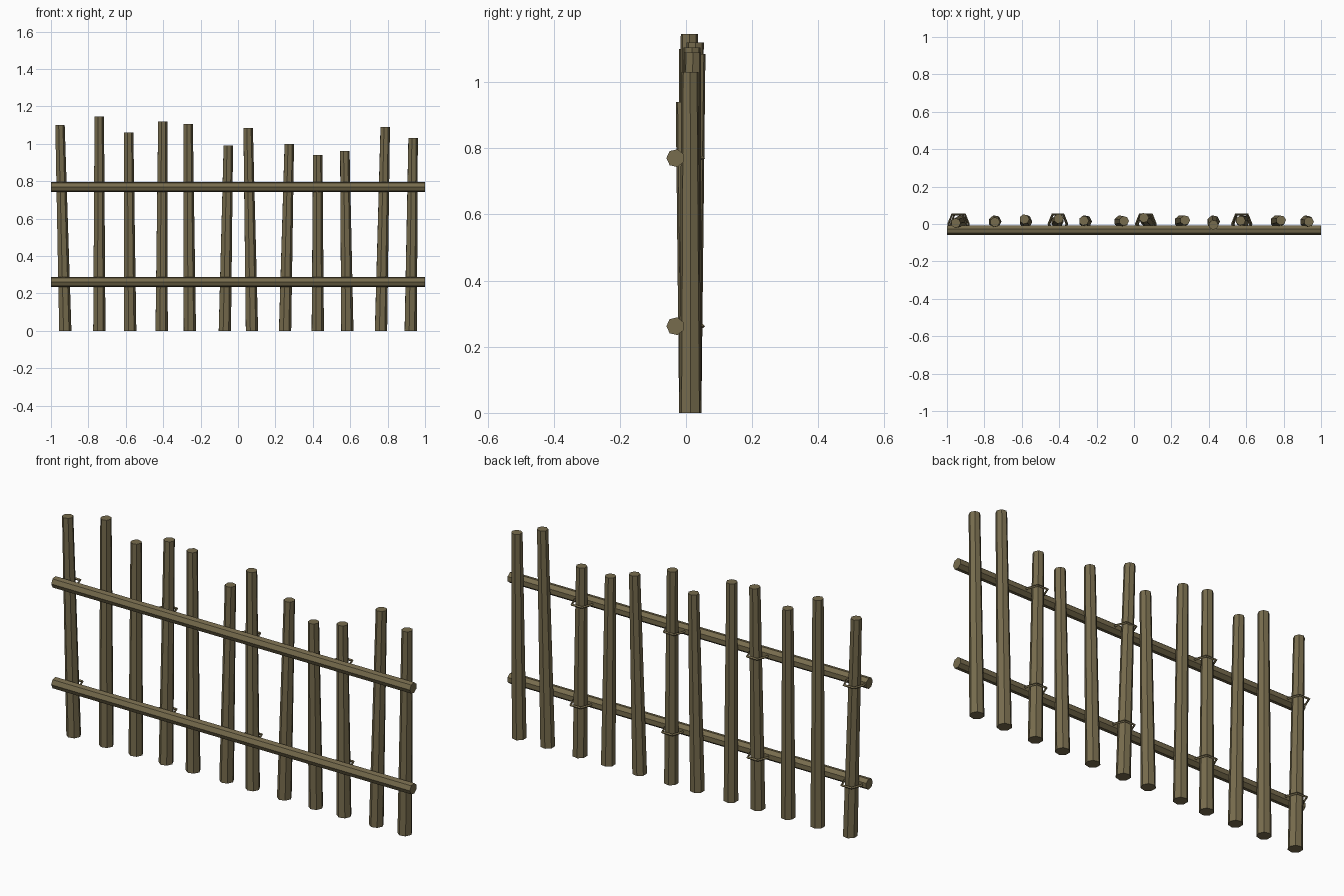
import bpy, math
from mathutils import Vector

if "Cube" in bpy.data.objects:
    bpy.data.objects.remove(bpy.data.objects["Cube"])

wood = bpy.data.materials.new("weathered_wood")
wood.diffuse_color = (0.185, 0.15, 0.075, 1)
wood.use_nodes = True
wood.node_tree.nodes["Principled BSDF"].inputs["Base Color"].default_value = wood.diffuse_color


def mesh_object(name, verts, faces):
    me = bpy.data.meshes.new(name)
    me.from_pydata(verts, [], faces)
    me.materials.append(wood)
    ob = bpy.data.objects.new(name, me)
    bpy.context.collection.objects.link(ob)
    return ob


def bridge(n, a, b):
    return [(a + i, a + (i + 1) % n, b + (i + 1) % n, b + i) for i in range(n)]


def stake(name, x0, x1, y1, h, turn, n=7):
    """Tapered, slightly leaning pole with flat level ends."""
    verts = []
    for x, y, z, r in ((x0, 0.013, 0, 0.0345), (x1, y1, h, 0.0265)):
        for i in range(n):
            a = turn + math.tau * i / n
            verts.append((x + r * math.cos(a), y + r * math.sin(a), z))
    faces = bridge(n, 0, n) + [tuple(reversed(range(n))), tuple(range(n, 2 * n))]
    mesh_object(name, verts, faces)


# upright stakes: base x, top x, top y, height
stakes = [(-.925, -.953, .005, 1.10), (-.743, -.743, .010, 1.145),
          (-.578, -.586, .026, 1.06), (-.410, -.403, .028, 1.12),
          (-.259, -.268, .018, 1.105), (-.072, -.053, .016, .99),
          (.073, .053, .033, 1.085), (.250, .273, .020, 1.0),
          (.425, .425, -.005, .94), (.583, .570, .018, .96),
          (.763, .786, .020, 1.09), (.922, .935, .012, 1.03)]
for k, (x0, x1, y1, h) in enumerate(stakes):
    stake(f"stake_{k + 1}", x0, x1, y1, h, k * 0.9)

# horizontal rails
RAILS = (0.77, 0.262)
for k, z in enumerate(RAILS):
    n, r = 7, 0.0275
    verts = [(x, -0.032 + r * math.cos(a), z + r * math.sin(a))
             for x in (-1, 1) for a in (math.pi + math.tau * i / n for i in range(n))]
    mesh_object(f"rail_{k + 1}", verts,
                bridge(n, n, 0) + [tuple(range(n))[::-1], tuple(range(n, 2 * n))])

# binding loops around every third stake
loop = [(-.028, .052), (-.048, 0), (-.025, -.053), (.025, -.053), (.048, 0), (.028, .052)]
for k in range(0, 12, 3):
    x0, x1, y1, h = stakes[k]
    for j, z in enumerate(RAILS):
        cx = x0 + (x1 - x0) * z / h
        verts, faces, m = [], [], 4
        for px, py in loop:
            d = Vector((px, py)).normalized()
            for i in range(m):
                a = math.tau * i / m
                q = 0.006 * math.cos(a)
                verts.append((cx + px + d.x * q, py + d.y * q, z + 0.006 * math.sin(a)))
        for s in range(6):
            faces += [f[::-1] for f in bridge(m, s * m, (s + 1) % 6 * m)]
        mesh_object(f"binding_{k // 3 + 1}_{j + 1}", verts, faces)

# outward normals everywhere
import bmesh
for ob in bpy.data.objects:
    bm = bmesh.new()
    bm.from_mesh(ob.data)
    bmesh.ops.recalc_face_normals(bm, faces=bm.faces)
    bm.to_mesh(ob.data)
    bm.free()
